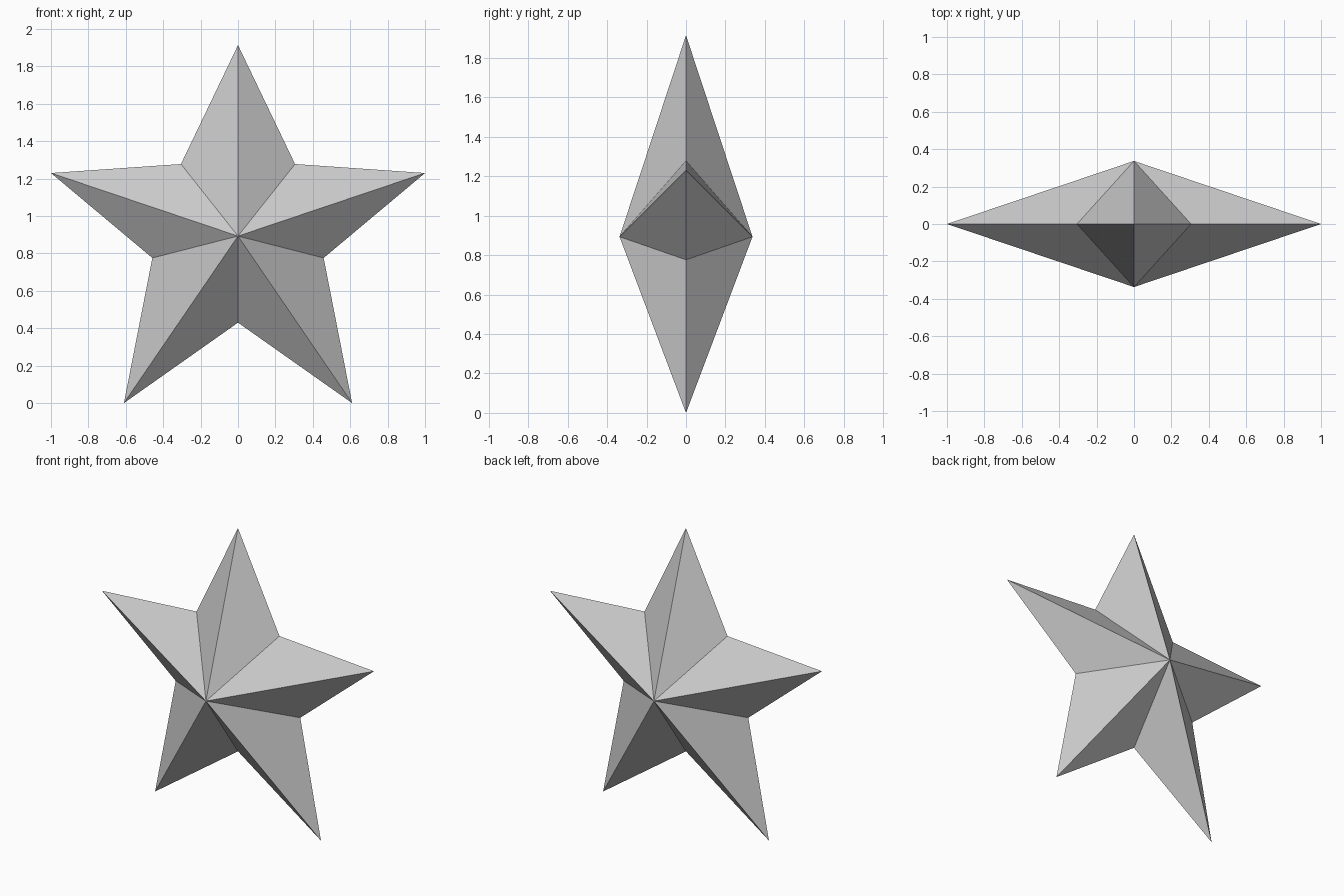
import bpy, bmesh

if "Cube" in bpy.data.objects:
    bpy.data.objects.remove(bpy.data.objects["Cube"])

CENTRE_Z = 0.893
DEPTH = 0.337

# Right half of the star outline (x, z), from top tip to bottom notch
half = [(0, 1.914), (0.305, 1.278), (1.0, 1.23), (0.458, 0.776), (0.61, 0.0), (0, 0.43)]
outline = half + [(-x, z) for x, z in reversed(half[1:-1])]

bm = bmesh.new()
rim = [bm.verts.new((x, 0, z)) for x, z in outline]

# Faceted front and back: fan from each apex to the shared rim
for y in (-DEPTH, DEPTH):
    apex = bm.verts.new((0, y, CENTRE_Z))
    for i, v in enumerate(rim):
        bm.faces.new((apex, v, rim[(i + 1) % len(rim)]))

bmesh.ops.recalc_face_normals(bm, faces=bm.faces)
mesh = bpy.data.meshes.new("star")
bm.to_mesh(mesh)
bm.free()
bpy.context.collection.objects.link(bpy.data.objects.new("star", mesh))
